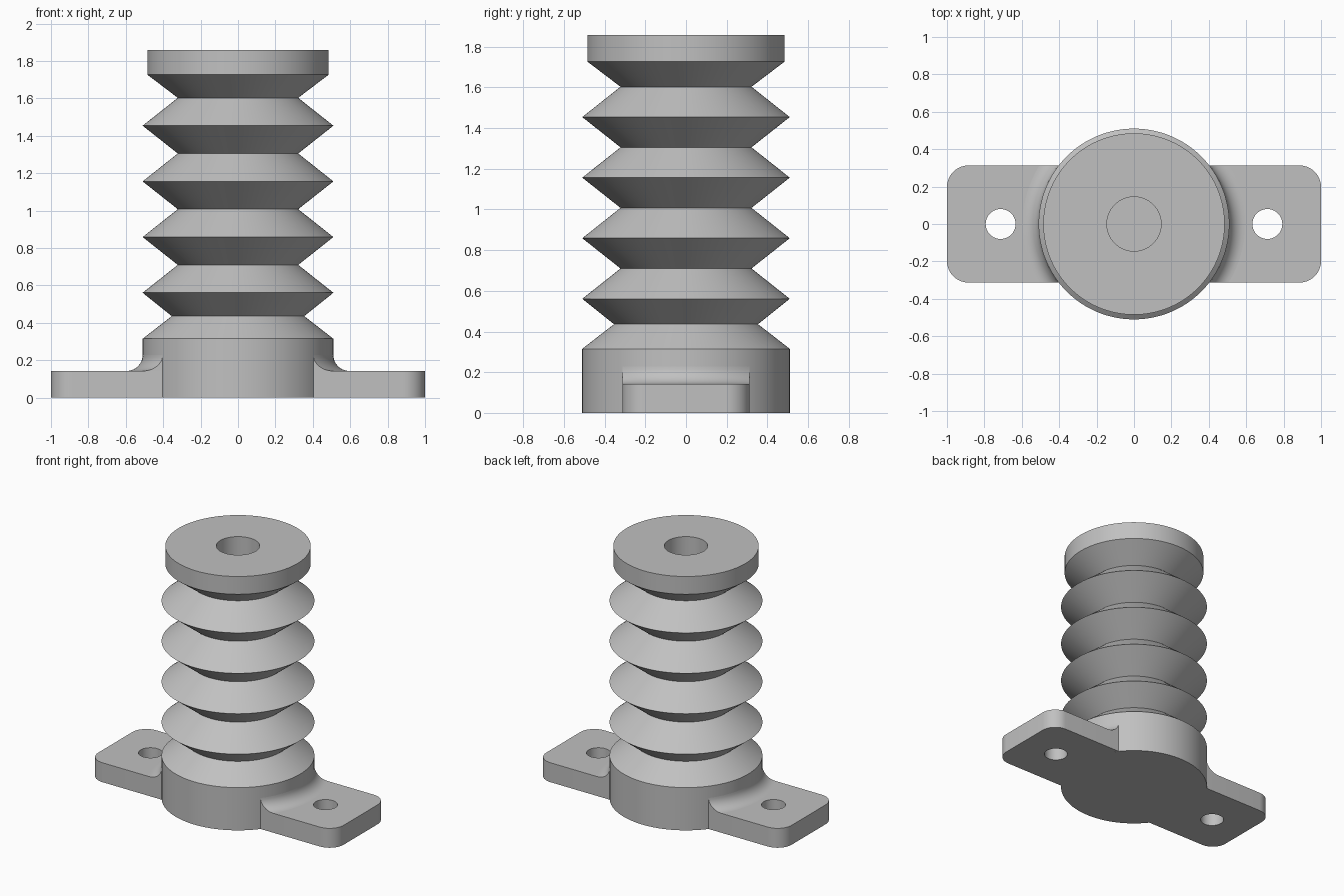
import bpy, bmesh, math
from mathutils import Vector, Matrix

if "Cube" in bpy.data.objects:
    bpy.data.objects.remove(bpy.data.objects["Cube"])

gray = bpy.data.materials.new("neutral gray")
gray.diffuse_color = (0.53, 0.53, 0.53, 1)
gray.use_nodes = True
gray.node_tree.nodes["Principled BSDF"].inputs["Base Color"].default_value = gray.diffuse_color

R = 0.51          # body and bellows crest radius
W = 0.313         # half width of the mounting ears
T = 0.143         # ear thickness
F = 0.085         # fillet radius between ear and body
HOLE_X, HOLE_R = 0.713, 0.08


def finish(bm, name):
    bmesh.ops.remove_doubles(bm, verts=bm.verts, dist=1e-5)
    bmesh.ops.recalc_face_normals(bm, faces=bm.faces)
    mesh = bpy.data.meshes.new(name)
    bm.to_mesh(mesh)
    bm.free()
    mesh.materials.append(gray)
    ob = bpy.data.objects.new(name, mesh)
    bpy.context.collection.objects.link(ob)
    bpy.ops.object.select_all(action='DESELECT')
    ob.select_set(True)
    bpy.context.view_layer.objects.active = ob
    bpy.ops.object.shade_smooth_by_angle(angle=math.radians(30))


def arc(cx, cy, r, a0, a1, n):
    return [(cx + r * math.cos(a0 + (a1 - a0) * i / n),
             cy + r * math.sin(a0 + (a1 - a0) * i / n)) for i in range(n + 1)]


# Bellows body: base drum, pleats, top flange and blind bore, as one revolve
profile = [(0, 0), (R, 0), (R, 0.315), (0.354, 0.436)]
for i in range(4):
    z = 0.561 + 0.2977 * i
    profile += [(R, z), (0.322, z + 0.149)]
profile += [(0.485, 1.727), (0.485, 1.858), (0.145, 1.858), (0.145, 1.45), (0, 1.45)]
bm = bmesh.new()
verts = [bm.verts.new((r, 0, z)) for r, z in profile]
edges = [bm.edges.new(pair) for pair in zip(verts, verts[1:])]
bmesh.ops.spin(bm, geom=verts + edges, cent=(0, 0, 0), axis=(0, 0, 1),
               angle=math.tau, steps=128)
finish(bm, "bellows_body")


def ear(side, name):
    # Rounded plate with a bolt hole, its inner edge following the drum
    c, a = 0.115, math.asin(W / R)
    outline = arc(0, 0, R, a, -a, 24)
    outline += arc(1 - c, c - W, c, -math.pi / 2, 0, 10)
    outline += arc(1 - c, W - c, c, 0, math.pi / 2, 10)
    hole = arc(HOLE_X, 0, HOLE_R, 0, math.tau, 40)[:-1]
    bm = bmesh.new()
    edges = []
    for loop in (outline, hole):
        vs = [bm.verts.new((x, y, 0)) for x, y in loop]
        edges += [bm.edges.new((v, vs[i - 1])) for i, v in enumerate(vs)]
    bmesh.ops.triangle_fill(bm, edges=edges, use_beauty=True, normal=(0, 0, 1))
    ext = bmesh.ops.extrude_face_region(bm, geom=bm.faces[:])
    top = [g for g in ext["geom"] if isinstance(g, bmesh.types.BMVert)]
    bmesh.ops.translate(bm, verts=top, vec=Vector((0, 0, T)))
    bmesh.ops.rotate(bm, verts=bm.verts, matrix=Matrix.Rotation(side, 3, 'Z'))
    finish(bm, name)


def fillet(side, name):
    # Concave fillet swept round the drum and trimmed to the ear width
    section = [(R, T)] + arc(R + F, T + F, F, -math.pi / 2, -math.pi, 10)
    steps = 32
    bm = bmesh.new()
    rows = []
    for i in range(steps + 1):
        row = []
        for r, z in section:
            a = (2 * i / steps - 1) * math.asin(W / r) + side
            row.append(bm.verts.new((r * math.cos(a), r * math.sin(a), z)))
        rows.append(row)
    for p, q in zip(rows, rows[1:]):
        for j in range(len(section)):
            bm.faces.new((p[j - 1], p[j], q[j], q[j - 1]))
    bm.faces.new(rows[0])
    bm.faces.new(rows[-1])
    finish(bm, name)


for side, label in ((0, "right"), (math.pi, "left")):
    ear(side, label + "_mounting_ear")
    fillet(side, label + "_ear_fillet")
